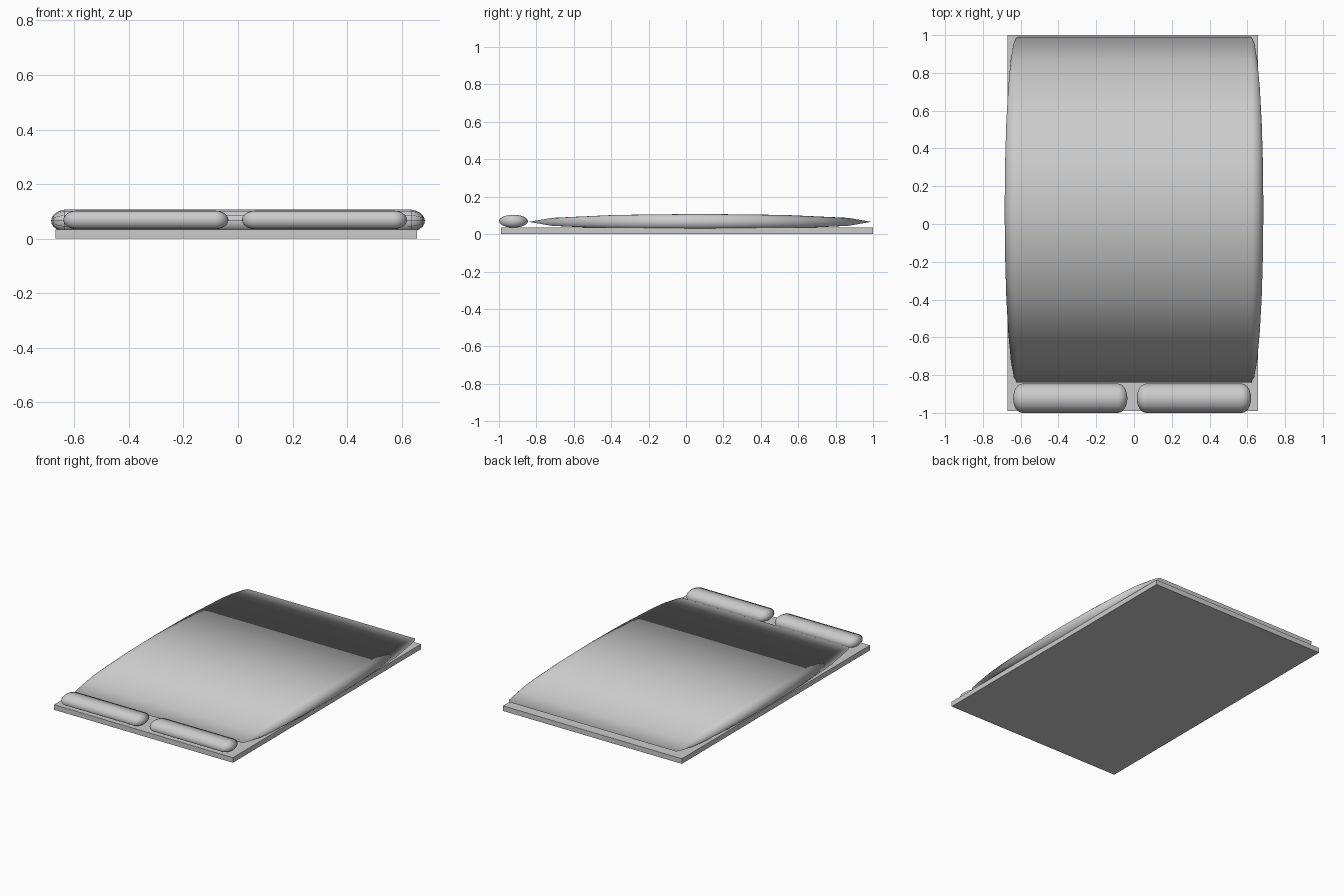
import bpy, bmesh
from math import sin, cos, pi

cube = bpy.data.objects.get("Cube")
if cube:
    bpy.data.objects.remove(cube)

grey = bpy.data.materials.new("light_grey")
grey.use_nodes = True
grey.diffuse_color = (0.6, 0.6, 0.6, 1)
bsdf = next(n for n in grey.node_tree.nodes if n.type == 'BSDF_PRINCIPLED')
bsdf.inputs["Base Color"].default_value = grey.diffuse_color


def add_object(name, bm):
    mesh = bpy.data.meshes.new(name)
    bmesh.ops.recalc_face_normals(bm, faces=bm.faces)
    bm.to_mesh(mesh)
    bm.free()
    mesh.materials.append(grey)
    obj = bpy.data.objects.new(name, mesh)
    bpy.context.collection.objects.link(obj)
    return obj


def capsule(name, x, y, z, cap, sides, rings=6):
    """Flattened capsule along x, filling the given (min, max) ranges."""
    cx, cy, cz = (sum(r) / 2 for r in (x, y, z))
    hx, hy, hz = ((r[1] - r[0]) / 2 for r in (x, y, z))
    bm = bmesh.new()
    normals, loops = [], []

    def vert(side, tilt, turn):
        n = (side * sin(tilt), cos(tilt) * cos(turn), cos(tilt) * sin(turn))
        normals.append(n)
        return bm.verts.new((cx + side * (hx - cap) + cap * n[0],
                             cy + hy * n[1], cz + hz * n[2]))

    # Rings run from one tip to the other
    tips = []
    for side in (-1, 1):
        order = range(rings - 1, -1, -1) if side < 0 else range(rings)
        for i in order:
            loops.append([vert(side, i * pi / 2 / rings, k * 2 * pi / sides)
                          for k in range(sides)])
        tips.append(vert(side, pi / 2, 0))
    for k in range(sides):
        j = (k + 1) % sides
        for a, b in zip(loops, loops[1:]):
            bm.faces.new((a[k], a[j], b[j], b[k]))
        bm.faces.new((tips[0], loops[0][j], loops[0][k]))
        bm.faces.new((tips[1], loops[-1][k], loops[-1][j]))
    obj = add_object(name, bm)
    # Keep the soft, puffy shading of a round capsule
    obj.data.shade_smooth()
    obj.data.normals_split_custom_set_from_vertices(normals)
    return obj


# Base slab
bm = bmesh.new()
bmesh.ops.create_cube(bm, size=1)
bmesh.ops.scale(bm, vec=(1.325, 1.99, 0.034), verts=bm.verts)
bmesh.ops.translate(bm, vec=(-0.007, 0.005, 0.017), verts=bm.verts)
add_object("mattress_base", bm)

# Padded cover and the two pillows
capsule("blanket", (-0.685, 0.685), (-0.84, 0.99), (0.023, 0.108), 0.065, 12)
capsule("right_pillow", (-0.64, -0.035), (-1.0, -0.845), (0.035, 0.103), 0.05, 24)
capsule("left_pillow", (0.015, 0.62), (-1.0, -0.845), (0.035, 0.103), 0.05, 24)
